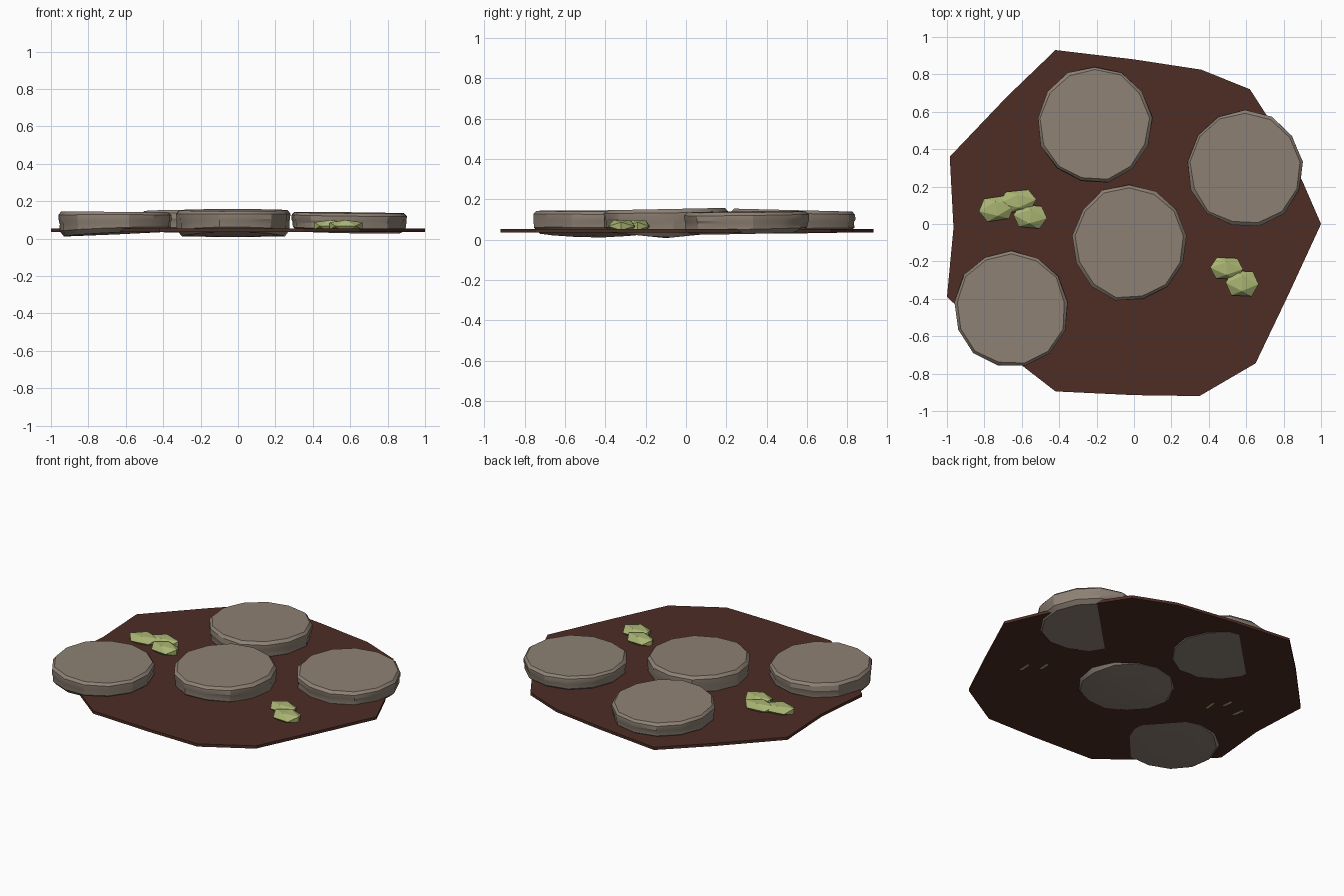
import bpy, bmesh, math, random
from mathutils import Vector

cube = bpy.data.objects.get("Cube")
if cube:
    bpy.data.objects.remove(cube, do_unlink=True)


def material(name, rgb):
    m = bpy.data.materials.new(name)
    m.use_nodes = True
    m.diffuse_color = (*rgb, 1)
    bsdf = next(n for n in m.node_tree.nodes if n.type == "BSDF_PRINCIPLED")
    bsdf.inputs["Base Color"].default_value = (*rgb, 1)
    bsdf.inputs["Roughness"].default_value = 0.9
    return m


soil = material("dark soil", (0.075, 0.026, 0.018))
rock = material("warm grey stone", (0.27, 0.22, 0.175))
leaf = material("pale moss green", (0.40, 0.46, 0.17))


def finish(bm, name, mat, smooth=False):
    bmesh.ops.recalc_face_normals(bm, faces=bm.faces)
    mesh = bpy.data.meshes.new(name)
    bm.to_mesh(mesh)
    bm.free()
    mesh.materials.append(mat)
    obj = bpy.data.objects.new(name, mesh)
    bpy.context.collection.objects.link(obj)
    if smooth:
        bpy.ops.object.select_all(action="DESELECT")
        obj.select_set(True)
        bpy.context.view_layer.objects.active = obj
        bpy.ops.object.shade_smooth_by_angle(angle=math.radians(28))
    return obj


# Thin soil slab with an irregular outline
outline = [(-.42, .93), (0, .88), (.36, .825), (.62, .72), (.71, .58), (.9, .23),
           (1, 0), (.82, -.39), (.65, -.745), (.35, -.92), (0, -.915), (-.42, -.895),
           (-.62, -.74), (-1, -.39), (-.965, -.02), (-.985, .36), (-.68, .68)]
bm = bmesh.new()
base = bm.faces.new([bm.verts.new((x, y, .036)) for x, y in outline])
top = bmesh.ops.extrude_face_region(bm, geom=[base])["geom"]
bmesh.ops.translate(bm, vec=(0, 0, .018),
                    verts=[v for v in top if isinstance(v, bmesh.types.BMVert)])
finish(bm, "soil_slab", soil)


# Worn stepping stone: tilted top, underside sloping up from a shallow ridge
def stone(name, x, y, top_z, top_slope, low_z, low_slope, ridge, seed):
    rng = random.Random(seed)
    sides = 13
    wobble = [rng.uniform(.975, 1.015) for _ in range(sides)]
    # radius factor, blend between underside and top
    profile = [(.90, 0), (.98, .22), (.985, .5), (1, .62), (1, .86), (.95, 1)]
    bm = bmesh.new()

    def point(px, py, blend):
        hi = top_z + top_slope[0] * px + top_slope[1] * py
        lo = low_z + low_slope[0] * px + low_slope[1] * py + ridge * abs(py)
        return bm.verts.new((x + px, y + py, lo + (hi - lo) * blend))

    rings = []
    for r, blend in profile:
        ring = []
        for i in range(sides):
            a = math.tau * i / sides + math.pi / 2
            k = r * wobble[i] * rng.uniform(.99, 1.008)
            ring.append(point(.308 * k * math.cos(a), .315 * k * math.sin(a), blend))
        rings.append(ring)
    for a, b in zip(rings, rings[1:]):
        for i in range(sides):
            j = (i + 1) % sides
            bm.faces.new((a[i], a[j], b[j], b[i]))
    bm.faces.new(rings[-1])
    centre = point(0, 0, 0)
    for i in range(sides):
        bm.faces.new((centre, rings[0][(i + 1) % sides], rings[0][i]))
    finish(bm, name, rock, smooth=True)


stone("back_stone", -.21, .53, .147, (0, -.025), .034, (-.01, .01), 0, 3)
stone("left_stone", .595, .295, .138, (-.01, .01), .034, (-.02, .02), 0, 5)
stone("middle_stone", -.025, -.1, .152, (0, .02), .008, (0, 0), .1, 8)
stone("right_stone", -.655, -.455, .143, (-.008, 0), .022, (.045, 0), .04, 11)


# Faceted plant tufts: flattened icosahedra lying on an edge
def tuft(name, x, y, rx, ry, turn):
    g = (1 + math.sqrt(5)) / 2
    bm = bmesh.new()
    for a in (-1, 1):
        for b in (-g, g):
            for p in ((0, a, b), (a, b, 0), (b, 0, a)):
                bm.verts.new(Vector(p) / g)
    bmesh.ops.convex_hull(bm, input=bm.verts)
    c, s = math.cos(turn), math.sin(turn)
    for v in bm.verts:
        px, py, pz = v.co.x * rx, v.co.y * ry, v.co.z * .032
        v.co = (x + c * px - s * py, y + s * px + c * py, .067 + pz)
    finish(bm, name, leaf)


tuft("right_tuft_outer", -.735, .082, .095, .062, .15)
tuft("right_tuft_back", -.62, .122, .098, .056, .1)
tuft("right_tuft_front", -.555, .04, .09, .06, -.1)
tuft("left_tuft_back", .495, -.237, .088, .056, -.05)
tuft("left_tuft_front", .578, -.318, .088, .066, -.05)
